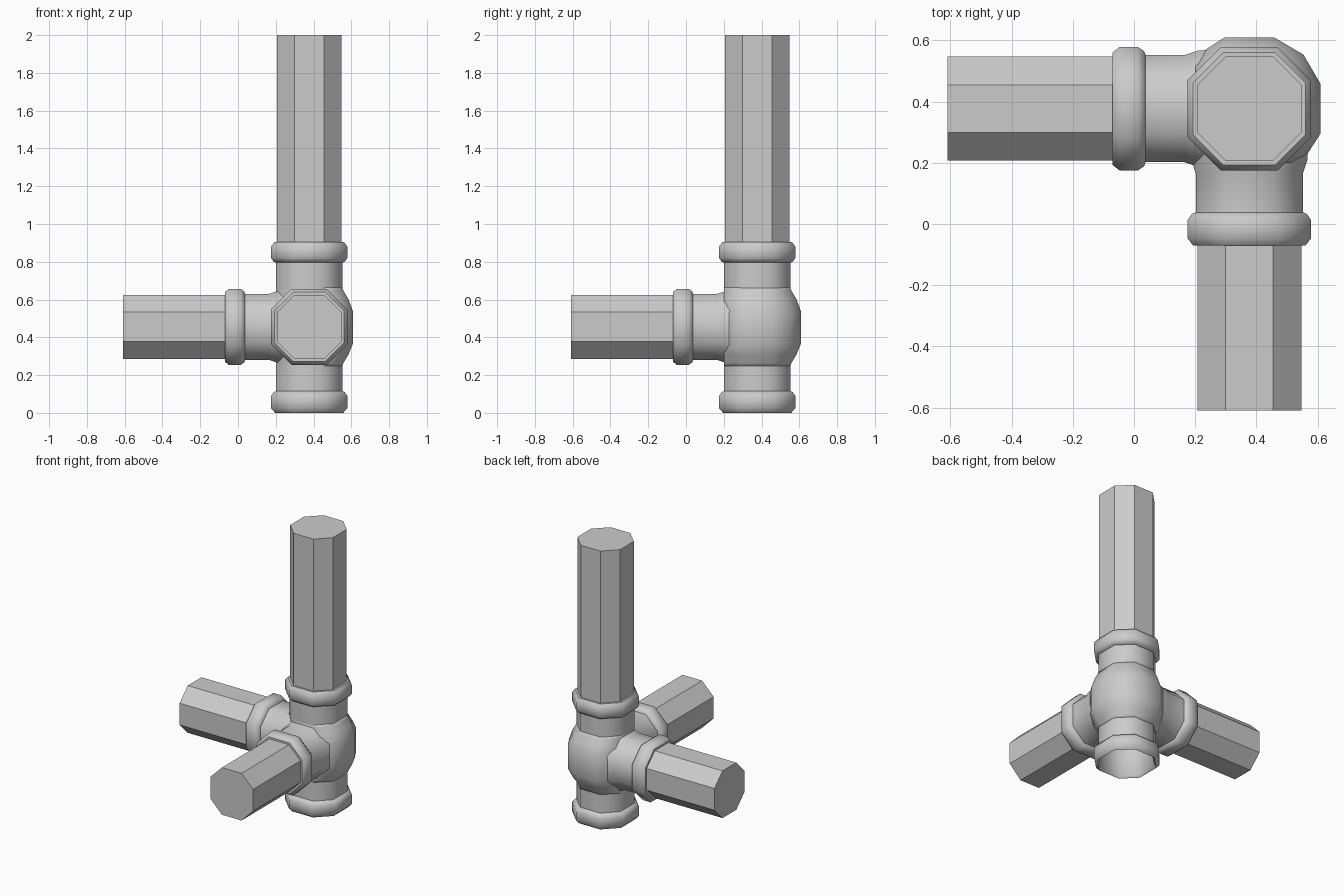
import bpy, bmesh
from math import radians
from mathutils import Vector

if "Cube" in bpy.data.objects:
    bpy.data.objects.remove(bpy.data.objects["Cube"])

C = 0.377    # pipe axis in x and y
H = 0.455    # height of the horizontal pipes
F = 0.46     # half flat side / half width of the octagons


def octagon(r):
    f = r * F
    return [(r, -f), (r, f), (f, r), (-f, r), (-r, f), (-r, -f), (-f, -r), (f, -r)]


def along_z(a, b, t):
    return (C + a, C + b, t)


def along_x(a, b, t):
    return (t, C + a, H + b)


def along_y(a, b, t):
    return (C + a, t, H + b)


def loft(name, rings, place, angle):
    """Skin a list of (outline, position) rings and cap both ends."""
    bm = bmesh.new()
    loops = [[bm.verts.new(Vector(place(a, b, t))) for a, b in pts] for pts, t in rings]
    n = len(loops[0])
    for lo, hi in zip(loops, loops[1:]):
        for i in range(n):
            j = (i + 1) % n
            bm.faces.new((lo[i], lo[j], hi[j], hi[i]))
    bm.faces.new(loops[0])
    bm.faces.new(loops[-1])
    bmesh.ops.recalc_face_normals(bm, faces=bm.faces)
    me = bpy.data.meshes.new(name)
    bm.to_mesh(me)
    bm.free()
    ob = bpy.data.objects.new(name, me)
    bpy.context.collection.objects.link(ob)
    bpy.ops.object.select_all(action='DESELECT')
    ob.select_set(True)
    bpy.context.view_layer.objects.active = ob
    if angle:
        bpy.ops.object.shade_smooth_by_angle(angle=radians(angle))
    return ob


def tube(name, profile, place, angle=0):
    return loft(name, [(octagon(r), t) for r, t in profile], place, angle)


# Straight octagonal pipes
tube("upright_pipe", [(0.17, 0.85), (0.17, 2.0)], along_z)
tube("left_pipe", [(0.17, -0.61), (0.17, 0.0)], along_x)
tube("front_pipe", [(0.17, -0.61), (0.17, 0.0)], along_y)

# Vertical fitting with a collar at each end and an open socket below
tube("vertical_fitting", [
    (0.168, 0.24), (0.168, 0.012), (0.18, 0.0), (0.202, 0.025), (0.202, 0.09),
    (0.188, 0.11), (0.175, 0.115), (0.175, 0.795), (0.188, 0.8), (0.202, 0.82),
    (0.202, 0.88), (0.184, 0.905)], along_z, 50)

# Horizontal fittings with a collar and a flare into the elbow
ARM = [(0.184, -0.07), (0.202, -0.047), (0.202, 0.013), (0.188, 0.033),
       (0.175, 0.038), (0.175, 0.165), (0.19, 0.21), (0.19, 0.3)]
tube("left_fitting", ARM, along_x, 50)
tube("front_fitting", ARM, along_y, 50)


# Rounded elbow body bulging to the back and right
def bulged(b, r=0.176):
    f = r * F
    c, w = (r + f) / 2 + 0.85 * b, f + 1.6 * b
    return [(r + b, -f), (r + b, f), (c, c), (f, r + b), (-f, r + b),
            (-r, w), (-r, -f), (-f, -r), (w, -r)]


loft("elbow_body", [
    (bulged(0, 0.174), 0.245), (bulged(0.006), 0.265), (bulged(0.03), 0.305),
    (bulged(0.057), 0.37), (bulged(0.057), 0.535), (bulged(0.03), 0.605),
    (bulged(0.006), 0.645), (bulged(0, 0.174), 0.665)], along_z, 70)
